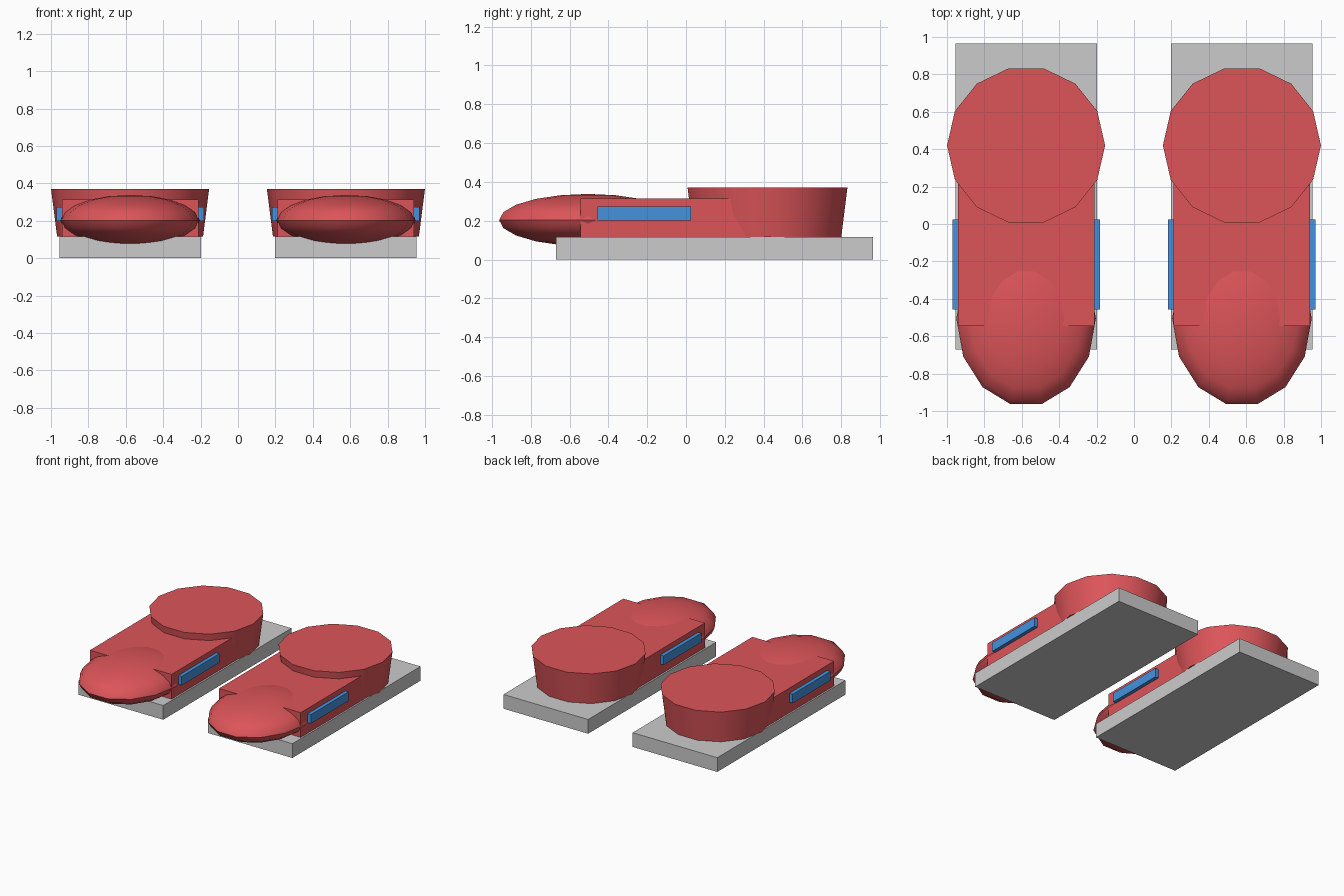
import bpy, bmesh
from math import sin, cos, pi, radians

if "Cube" in bpy.data.objects:
    bpy.data.objects.remove(bpy.data.objects["Cube"])

CX = 0.577    # centre line of one shoe
SIDES = 14    # segments of the round parts


def material(name, rgb):
    m = bpy.data.materials.new(name)
    m.diffuse_color = (*rgb, 1)
    m.use_nodes = True
    m.node_tree.nodes["Principled BSDF"].inputs["Base Color"].default_value = m.diffuse_color
    return m


red = material("red", (0.72, 0.09, 0.1))
blue = material("blue", (0.06, 0.29, 0.73))


def finish(name, bm, mat, smooth=False):
    """Turn a bmesh into an object mirrored across x = 0."""
    bmesh.ops.recalc_face_normals(bm, faces=bm.faces[:])
    mesh = bpy.data.meshes.new(name)
    bm.to_mesh(mesh)
    bm.free()
    ob = bpy.data.objects.new(name, mesh)
    bpy.context.collection.objects.link(ob)
    if mat:
        mesh.materials.append(mat)
    if smooth:
        for o in bpy.context.selected_objects:
            o.select_set(False)
        ob.select_set(True)
        bpy.context.view_layer.objects.active = ob
        bpy.ops.object.shade_smooth_by_angle(angle=radians(35))
    ob.modifiers.new("pair", 'MIRROR').use_mirror_merge = False
    return ob


def box(name, x, y, z, mat=None):
    bm = bmesh.new()
    bmesh.ops.create_cube(bm, size=1)
    for v in bm.verts:
        for i, (lo, hi) in enumerate((x, y, z)):
            v.co[i] = hi if v.co[i] > 0 else lo
    return finish(name, bm, mat)


def lathe(name, profile, centre, scale, mat):
    """Revolve (radius, height) points; zero radius makes a pole."""
    bm = bmesh.new()
    rings = []
    for r, h in profile:
        n = SIDES if r > 1e-5 else 1
        rings.append([bm.verts.new((centre[0] + scale[0] * r * cos(2 * pi * i / SIDES),
                                    centre[1] + scale[1] * r * sin(2 * pi * i / SIDES),
                                    centre[2] + scale[2] * h)) for i in range(n)])
    for a, b in zip(rings, rings[1:]):
        for i in range(SIDES):
            j = (i + 1) % SIDES
            quad = [a[i % len(a)], a[j % len(a)], b[j % len(b)], b[i % len(b)]]
            bm.faces.new(list(dict.fromkeys(quad)))
    for ring in (rings[0], rings[-1]):
        if len(ring) > 1:
            bm.faces.new(ring)
    return finish(name, bm, mat, True)


# Flat grey sole
box("sole", (CX - 0.378, CX + 0.378), (-0.67, 0.965), (0, 0.115))

# Middle of the shoe
box("upper", (CX - 0.365, CX + 0.365), (-0.545, 0.4), (0.115, 0.315), red)

# Rounded toe: flattened ellipsoid
RINGS = 10
toe = [(sin(pi * k / RINGS), -cos(pi * k / RINGS)) for k in range(RINGS + 1)]
toe[0], toe[-1] = (0, -1), (0, 1)
lathe("toe_cap", toe, (CX, -0.505, 0.203), (0.373, 0.47, 0.135), red)

# Flared heel collar
lathe("heel_collar", [(0.39, 0.115), (0.4225, 0.37)], (CX, 0.42, 0), (1, 1, 1), red)

# Blue side stripes
for side, label in ((-1, "inner"), (1, "outer")):
    c = CX + side * 0.377
    box(label + "_stripe", (c - 0.017, c + 0.017), (-0.457, 0.025), (0.2, 0.273), blue)
